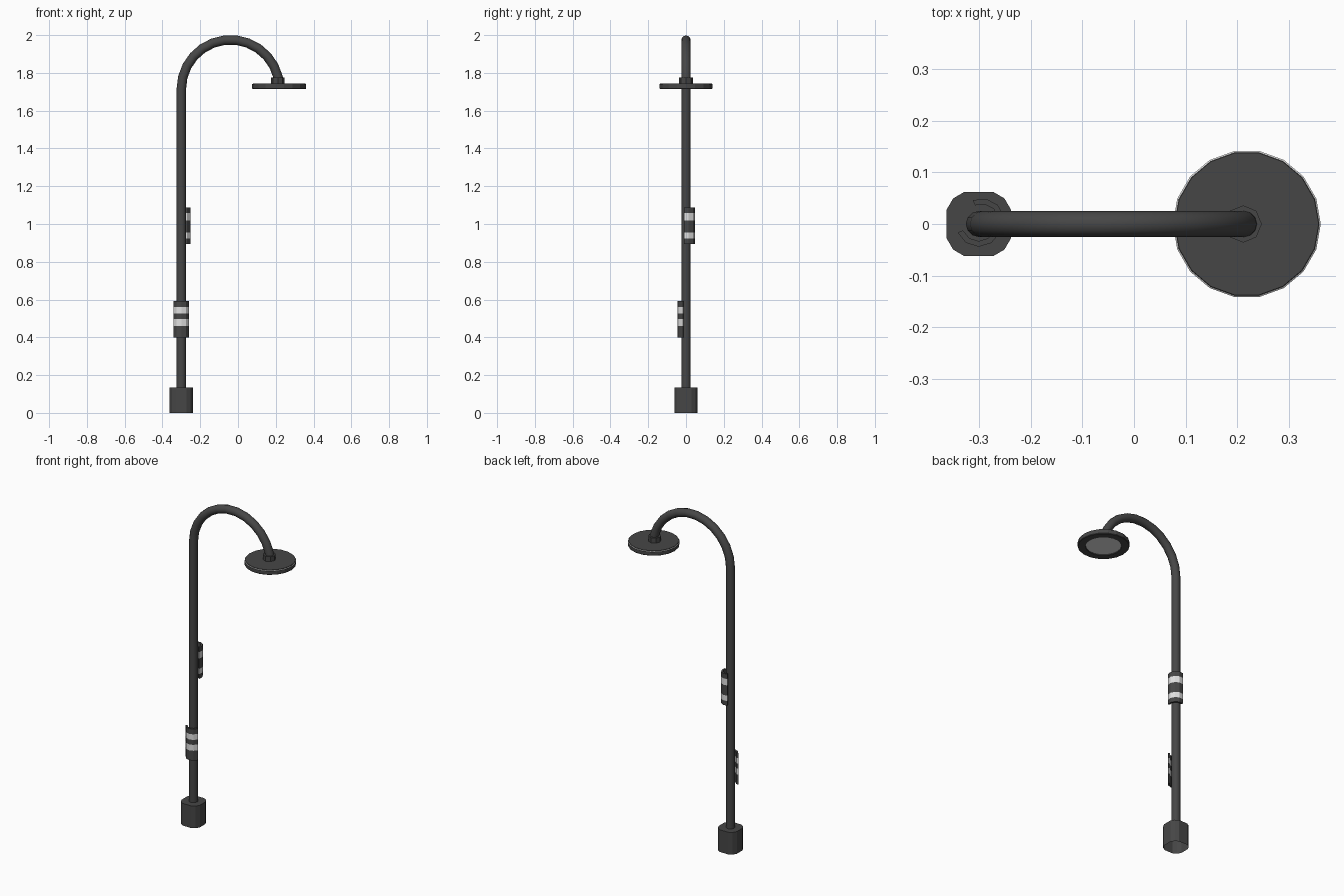
import bpy, bmesh, math
from mathutils import Vector

if "Cube" in bpy.data.objects:
    bpy.data.objects.remove(bpy.data.objects["Cube"])


def mat(name, v):
    m = bpy.data.materials.new(name)
    m.diffuse_color = (v, v, v, 1)
    m.use_nodes = True
    m.node_tree.nodes["Principled BSDF"].inputs["Base Color"].default_value = m.diffuse_color
    return m


DARK = mat("dark grey metal", 0.062)
LIGHT = mat("light grey", 0.75)
POLE_X = -0.30


def make(name, rings, mats, band_mat=None, bottom=True):
    """Loft closed rings of points and cap the ends; band_mat lists a material
    per band, then for the first and last cap."""
    bm = bmesh.new()
    loops = [[bm.verts.new(p) for p in r] for r in rings]
    n = len(loops[0])
    for b, (lo, hi) in enumerate(zip(loops, loops[1:])):
        for i in range(n):
            j = (i + 1) % n
            f = bm.faces.new((lo[i], lo[j], hi[j], hi[i]))
            f.material_index = band_mat[b] if band_mat else 0
    last = bm.faces.new(loops[-1])
    last.material_index = band_mat[-1] if band_mat else 0
    if bottom:
        first = bm.faces.new(loops[0][::-1])
        first.material_index = band_mat[-2] if band_mat else 0
    bmesh.ops.recalc_face_normals(bm, faces=bm.faces)
    me = bpy.data.meshes.new(name)
    bm.to_mesh(me)
    bm.free()
    ob = bpy.data.objects.new(name, me)
    bpy.context.collection.objects.link(ob)
    for m in mats:
        me.materials.append(m)
    return ob


def circle(x, r, z, n):
    return [(x + r * math.cos(2 * math.pi * i / n),
             r * math.sin(2 * math.pi * i / n), z) for i in range(n)]


# Base: square block with rounded corners, open underneath
corner = [(0.062, -0.028), (0.062, 0.028), (0.0495, 0.0495)]
outline = []
for c, s in [(1, 0), (0, 1), (-1, 0), (0, -1)]:
    outline += [(POLE_X + x * c - y * s, x * s + y * c) for x, y in corner]
make("base", [[(x, y, z) for x, y in outline] for z in (0, 0.135)], [DARK],
     bottom=False)

# Pole: bent tube swept along an arched path
path = [(POLE_X, 0.10)]
for i in range(13):
    a = math.radians(180 - 166 * i / 12)
    path.append((-0.04 + 0.26 * math.cos(a), 1.715 + 0.26 * math.sin(a)))
path.append((0.215, 1.75))
cu = bpy.data.curves.new("pole", 'CURVE')
cu.dimensions = '3D'
cu.bevel_depth = 0.025
cu.bevel_resolution = 4
cu.use_fill_caps = True
sp = cu.splines.new('POLY')
sp.points.add(len(path) - 1)
for p, (x, z) in zip(sp.points, path):
    p.co = (x, 0, z, 1)
pole = bpy.data.objects.new("pole", cu)
bpy.context.collection.objects.link(pole)
cu.materials.append(DARK)
bpy.context.view_layer.objects.active = pole
pole.select_set(True)
bpy.ops.object.convert(target='MESH')
bpy.ops.object.shade_smooth_by_angle(angle=math.radians(45))

# Collar joining the pole to the shower head
make("collar", [circle(0.211, 0.036, z, 8) for z in (1.742, 1.775)], [DARK])

# Shower head: recessed light spray plate, dark body, thin light rim line
profile = [(0.098, 1.719), (0.100, 1.715), (0.140, 1.715), (0.143, 1.718),
           (0.143, 1.740), (0.140, 1.742), (0.139, 1.745)]
make("shower_head", [circle(0.218, r, z, 18) for r, z in profile],
     [DARK, LIGHT], [0, 0, 0, 0, 1, 0, 1, 0])


# Control panels: curved plates around the pole with two light stripes
def panel(name, facing, offset, heights):
    d = math.radians(facing)
    centre = Vector((POLE_X, 0)) + offset * Vector((math.cos(d), math.sin(d)))
    angles = [d + math.radians(a) for a in (-68, -34, 0, 34, 68)]
    section = [(0.044, a) for a in angles] + [(0.033, a) for a in angles[::-1]]
    rings = [[(centre.x + r * math.cos(a), centre.y + r * math.sin(a), z)
              for r, a in section] for z in heights]
    make(name, rings, [DARK, LIGHT], [0, 1, 0, 1, 0, 0, 0])


panel("front_panel", -90, 0.0, (0.40, 0.46, 0.496, 0.526, 0.56, 0.592))
panel("rear_panel", 45, 0.008, (0.895, 0.923, 0.956, 1.018, 1.057, 1.087))
